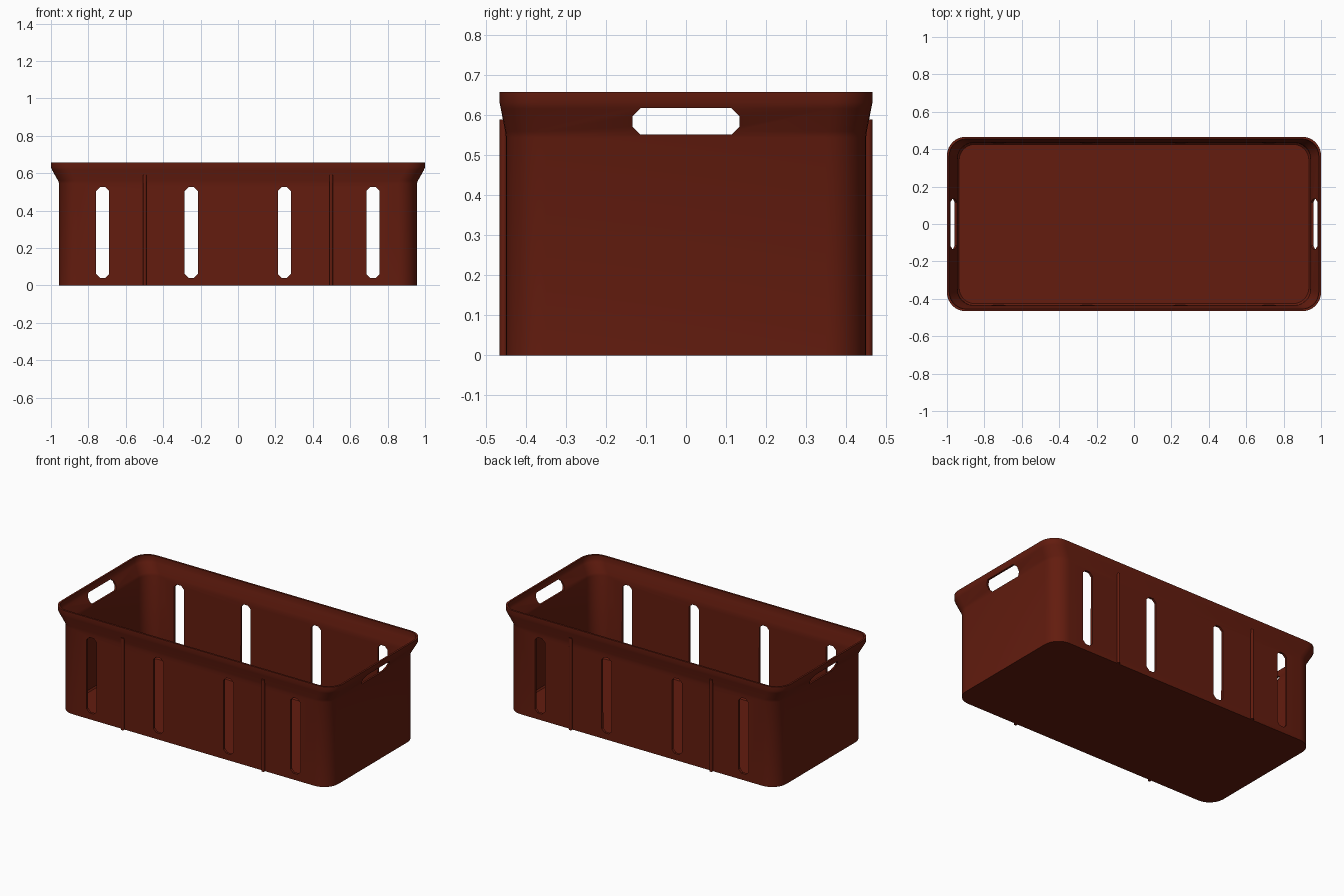
import bpy, bmesh
from math import cos, sin, pi

if "Cube" in bpy.data.objects:
    bpy.data.objects.remove(bpy.data.objects["Cube"])

mat = bpy.data.materials.new("dark_red_plastic")
mat.diffuse_color = (0.125, 0.0115, 0.0045, 1)
mat.use_nodes = True
mat.node_tree.nodes["Principled BSDF"].inputs["Base Color"].default_value = mat.diffuse_color


def make_object(name, bm):
    bmesh.ops.recalc_face_normals(bm, faces=bm.faces)
    mesh = bpy.data.meshes.new(name)
    bm.to_mesh(mesh)
    bm.free()
    obj = bpy.data.objects.new(name, mesh)
    bpy.context.collection.objects.link(obj)
    return obj


def select_only(obj):
    bpy.ops.object.select_all(action='DESELECT')
    obj.select_set(True)
    bpy.context.view_layer.objects.active = obj


def rounded_rect(bm, hx, hy, z, r, n=8):
    ring = []
    for k, (sx, sy) in enumerate([(1, 1), (-1, 1), (-1, -1), (1, -1)]):
        for i in range(n + 1):
            a = (k + i / n) * pi / 2
            ring.append(bm.verts.new((sx * (hx - r) + r * cos(a),
                                      sy * (hy - r) + r * sin(a), z)))
    return ring


# Bin shell: outside wall up to the flared rim, then back down inside to the floor
profile = [  # half x, half y, z, corner radius
    (0.957, 0.450, 0.000, 0.100),
    (0.957, 0.450, 0.545, 0.100),
    (0.962, 0.452, 0.560, 0.100),
    (0.994, 0.463, 0.617, 0.100),
    (1.000, 0.466, 0.632, 0.100),
    (1.000, 0.466, 0.658, 0.100),
    (0.988, 0.454, 0.658, 0.090),
    (0.988, 0.454, 0.632, 0.090),
    (0.982, 0.450, 0.617, 0.090),
    (0.950, 0.439, 0.560, 0.090),
    (0.945, 0.436, 0.545, 0.090),
    (0.943, 0.434, 0.025, 0.090),
    (0.935, 0.426, 0.016, 0.085),
]
bm = bmesh.new()
rings = [rounded_rect(bm, *p) for p in profile]
for a, b in zip(rings, rings[1:]):
    for i in range(len(a)):
        j = (i + 1) % len(a)
        bm.faces.new((a[i], a[j], b[j], b[i]))
bm.faces.new(rings[0])
bm.faces.new(rings[-1])
shell = make_object("bin_shell", bm)
shell.data.materials.append(mat)


# Chamfered prism running right through the bin, used for slots and handles
def add_prism(bm, hu, hv, c, length, place):
    outline = [(hu, hv - c), (hu - c, hv), (c - hu, hv), (-hu, hv - c),
               (-hu, c - hv), (c - hu, -hv), (hu - c, -hv), (hu, c - hv)]
    ends = [[bm.verts.new(place(u, v, w)) for u, v in outline]
            for w in (-length, length)]
    for i in range(8):
        j = (i + 1) % 8
        bm.faces.new((ends[0][i], ends[0][j], ends[1][j], ends[1][i]))
    for end in ends:
        bm.faces.new(end)


bm = bmesh.new()
for cx in (-0.724, -0.25, 0.248, 0.722):
    add_prism(bm, 0.035, 0.242, 0.02, 0.8,
              lambda u, v, w: (cx + u, w, 0.283 + v))
add_prism(bm, 0.134, 0.033, 0.02, 1.3, lambda u, v, w: (w, u, 0.585 + v))
cutter = make_object("opening_cutter", bm)
cutter.hide_render = True

cut = shell.modifiers.new("openings", 'BOOLEAN')
cut.operation = 'DIFFERENCE'
cut.solver = 'EXACT'
cut.object = cutter
select_only(shell)
bpy.ops.object.modifier_apply(modifier=cut.name)
bpy.data.objects.remove(cutter)
bpy.ops.object.shade_smooth_by_angle(angle=0.6)

# Thin upright ribs on the long sides
for sx in (-1, 1):
    for sy in (-1, 1):
        bpy.ops.mesh.primitive_cylinder_add(
            vertices=12, radius=0.01, depth=0.59,
            location=(sx * 0.498, sy * 0.456, 0.295))
        rib = bpy.context.object
        rib.name = "side_rib"
        rib.data.materials.append(mat)
        bpy.ops.object.shade_smooth_by_angle(angle=0.6)
